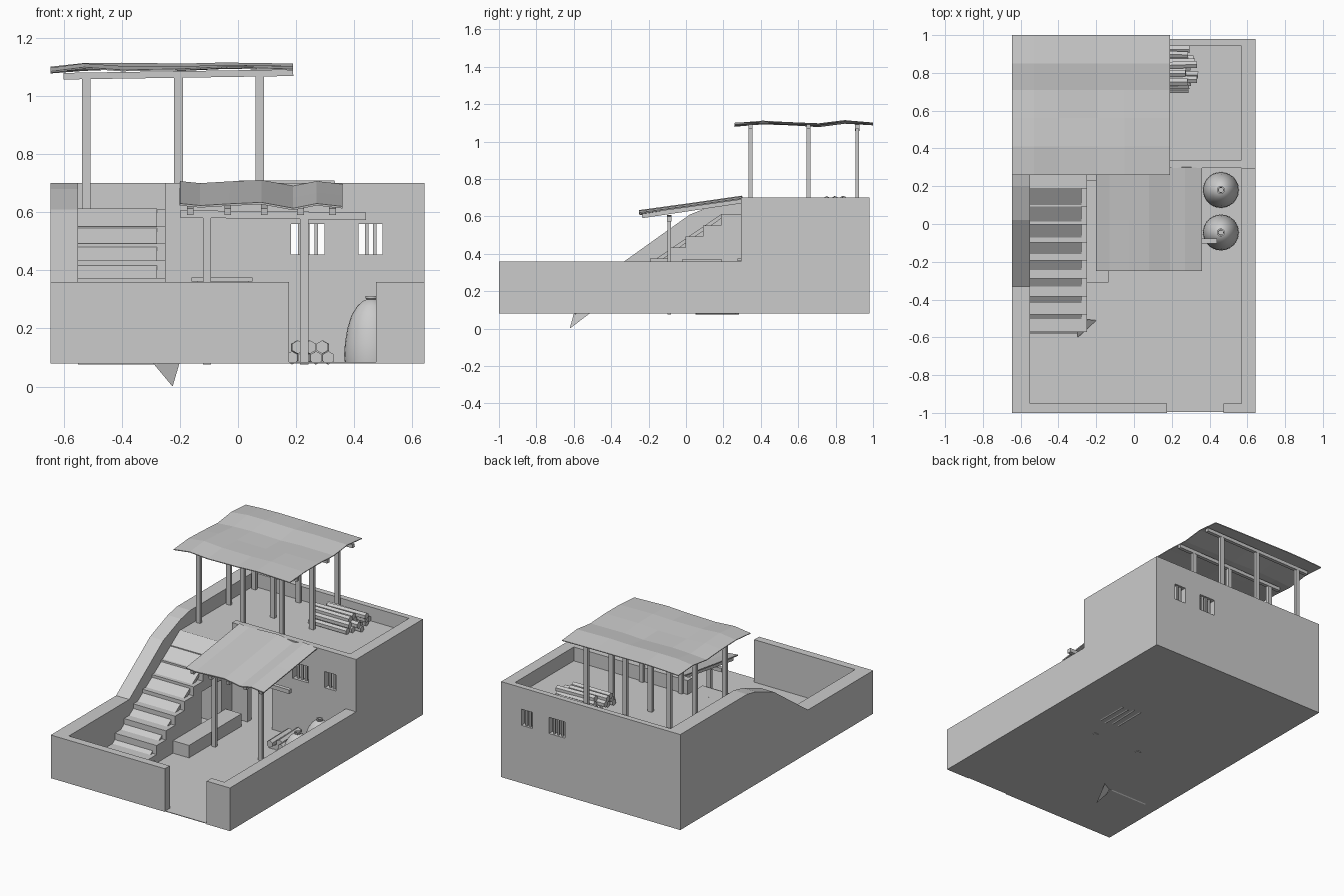
import bpy, bmesh, math, random
from mathutils import Vector

if "Cube" in bpy.data.objects:
    bpy.data.objects.remove(bpy.data.objects["Cube"])
random.seed(4)


def mesh_obj(name, bm):
    bmesh.ops.recalc_face_normals(bm, faces=bm.faces)
    me = bpy.data.meshes.new(name)
    bm.to_mesh(me)
    bm.free()
    ob = bpy.data.objects.new(name, me)
    bpy.context.collection.objects.link(ob)
    return ob


def box(name, x0, x1, y0, y1, z0, z1):
    bm = bmesh.new()
    bmesh.ops.create_cube(bm, size=1)
    for v in bm.verts:
        v.co = ((x0 + x1) / 2 + v.co.x * (x1 - x0), (y0 + y1) / 2 + v.co.y * (y1 - y0),
                (z0 + z1) / 2 + v.co.z * (z1 - z0))
    return mesh_obj(name, bm)


def side_profile(name, pts, x0, x1):
    """Extrude a (y, z) outline along x."""
    bm = bmesh.new()
    f = bm.faces.new([bm.verts.new((x0, y, z)) for y, z in pts])
    r = bmesh.ops.extrude_face_region(bm, geom=[f])
    for v in r['geom']:
        if isinstance(v, bmesh.types.BMVert):
            v.co.x = x1
    return mesh_obj(name, bm)


def cut(ob, *size):
    c = box("cutter", *size)
    c.hide_render = True
    c.hide_set(True)
    m = ob.modifiers.new("opening", 'BOOLEAN')
    m.object = c
    m.solver = 'EXACT'
    bpy.context.view_layer.objects.active = ob
    bpy.ops.object.modifier_apply(modifier=m.name)
    bpy.data.objects.remove(c)


def bar(name, a, b, w, sides=4):
    """Straight pole between two points."""
    a, b = Vector(a), Vector(b)
    bm = bmesh.new()
    bmesh.ops.create_cone(bm, cap_ends=True, segments=sides, radius1=w, radius2=w, depth=(b - a).length)
    ob = mesh_obj(name, bm)
    q = (b - a).to_track_quat('Z', 'Y').to_matrix().to_4x4()
    if sides == 4:
        from mathutils import Matrix
        q = q @ Matrix.Rotation(math.pi / 4, 4, 'Z')
    ob.data.transform(q)
    ob.location = (a + b) / 2
    return ob


def sheet(name, xs, ys, height, thick):
    bm = bmesh.new()
    g = [[bm.verts.new((x, y, height(i, j))) for j, y in enumerate(ys)] for i, x in enumerate(xs)]
    for i in range(len(xs) - 1):
        for j in range(len(ys) - 1):
            bm.faces.new((g[i][j], g[i + 1][j], g[i + 1][j + 1], g[i][j + 1]))
    ob = mesh_obj(name, bm)
    if ob.data.polygons[0].normal.z < 0:
        ob.data.flip_normals()
    m = ob.modifiers.new("thickness", 'SOLIDIFY')
    m.thickness = thick
    m.offset = -1
    return ob


# Ground and courtyard walls
G = 0.08
box("ground", -.64, .635, -.995, .975, G, G + .004)
side_profile("left_wall", [(-1, G), (.98, G), (.98, .7), (.295, .7), (.2, .68), (.02, .61), (-.33, .36), (-1, .36)],
             -.645, -.55)
box("front_wall_left", -.55, .175, -1, -.95, G, .36)
box("front_wall_right", .475, .57, -1, -.95, G, .36)
side_profile("right_wall", [(-1, G), (.98, G), (.98, .7), (.295, .7), (.295, .36), (-1, .36)], .568, .642)

# House walls, with door and barred window openings
front = box("house_front", -.55, .57, .297, .34, G, .7)
back = box("house_back", -.55, .57, .943, .98, G, .7)
cut(front, -.55, -.25, .2, .4, .61, .8)
cut(front, -.14, .035, .2, .4, G + .004, .37)
windows = [(.183, .298, 3), (.415, .497, 2)]
for wall, y in ((front, .32), (back, .962)):
    for x0, x1, n in windows:
        cut(wall, x0, x1, y - .1, y + .1, .455, .56)
        for k in range(n):
            x = x0 + (x1 - x0) * (k + 1) / (n + 1)
            box("window_bar", x - .006, x + .006, y - .006, y + .006, .45, .565)
box("house_roof", -.56, .57, .32, .96, .585, .61)
box("door_lintel", -.16, .05, .275, .31, .362, .376)

# Stair block with a niche underneath
steps = [(.3, G)]
y0, run, rise = -.573, .095, .0589
for k in range(9):
    steps += [(y0 + k * run, G + k * rise), (y0 + k * run, G + (k + 1) * rise)]
steps = [steps[0]] + list(reversed([(.3, .61)] and steps[1:] + [(.3, G + 9 * rise)]))
stairs = side_profile("stairs", steps, -.56, -.25)
cut(stairs, -.42, -.2, -.02, .19, G + .004, .37)

# Worn slope covering the steps, with its turned-down lower corner
side_profile("stair_slope", [(-.595, .076), (-.5, .141), (.19, .613), (.19, .59), (-.55, .076)], -.55, -.278)
bm = bmesh.new()
for p in ((-.3, -.597, .09), (-.2, -.51, .085), (-.3, -.5, .14), (-.225, -.622, 0)):
    bm.verts.new(p)
bmesh.ops.convex_hull(bm, input=bm.verts)
mesh_obj("slope_corner", bm)
box("bench", -.25, -.135, -.31, .23, G, .165)

# Lower canopy
wave = [.004, -.003, .003, .008, -.012, .004, -.006]
sheet("porch_canopy", [-.2, -.13, -.03, .08, .19, .27, .36], [-.25, .02, .3],
      lambda i, j: (.626, .663, .703)[j] + wave[i], .007)
for x in (-.165, -.035, .09, .215, .325):
    bar("porch_rafter", (x, -.235, .602), (x, .3, .682), .016)
bar("porch_beam", (-.2, -.09, .594), (.44, -.09, .586), .018)
for x in (-.107, .228):
    box("porch_post", x - .014, x + .014, -.1, -.08, G - .004, .605)

# Rooftop canopy
zy = [1.094, 1.108, 1.1, 1.093, 1.112, 1.1]
zx = [-.006, .002, 0, -.002, .004, 0]
sheet("roof_canopy", [-.645, -.53, -.4, -.19, -.05, .19], [.26, .41, .56, .71, .85, 1.0],
      lambda i, j: zy[j] + zx[i] + random.uniform(-.006, .004), .005)
for y in (.345, .655, .915):
    bar("roof_beam", (-.6, y, 1.068), (.19, y, 1.08), .016)
    for x in (-.522, -.205, .075):
        box("roof_post", x - .015, x + .015, y - .01, y + .01, .605, 1.07)

# Storage jars
prof = [(.092, G), (.095, .11), (.092, .15), (.084, .2), (.07, .245), (.05, .277), (.03, .295),
        (.017, .3), (.021, .304), (.021, .311), (.013, .311), (.012, .28)]
for y in (.18, -.045):
    bm = bmesh.new()
    vs = [bm.verts.new((r, 0, z)) for r, z in prof]
    es = [bm.edges.new(p) for p in zip(vs, vs[1:])]
    bmesh.ops.spin(bm, geom=vs + es, cent=(0, 0, 0), axis=(0, 0, 1), angle=math.tau, steps=24)
    bmesh.ops.remove_doubles(bm, verts=bm.verts, dist=.0005)
    jar = mesh_obj("jar", bm)
    jar.location = (.46, y, 0)
    bpy.ops.object.select_all(action='DESELECT')
    jar.select_set(True)
    bpy.context.view_layer.objects.active = jar
    bpy.ops.object.shade_smooth_by_angle()

# Firewood stacks: porch logs along y, rooftop logs along x
u = random.uniform
for row, (n, z) in enumerate(((4, .099), (3, .136))):
    for k in range(n):
        x = .185 + .042 * k + .021 * row
        s = u(-.03, .03)
        bar("porch_log", (x, .05 + s, z), (x + u(-.01, .01), .26 + s, z), .023, 6)
for row, (n, z) in enumerate(((6, .628), (5, .66), (3, .688))):
    for k in range(n):
        y = .71 + .042 * k + .021 * row
        s = u(-.04, .03)
        bar("roof_log", (.04 + s, y, z), (.31 + s, y + u(-.01, .01), z), .021, 6)
